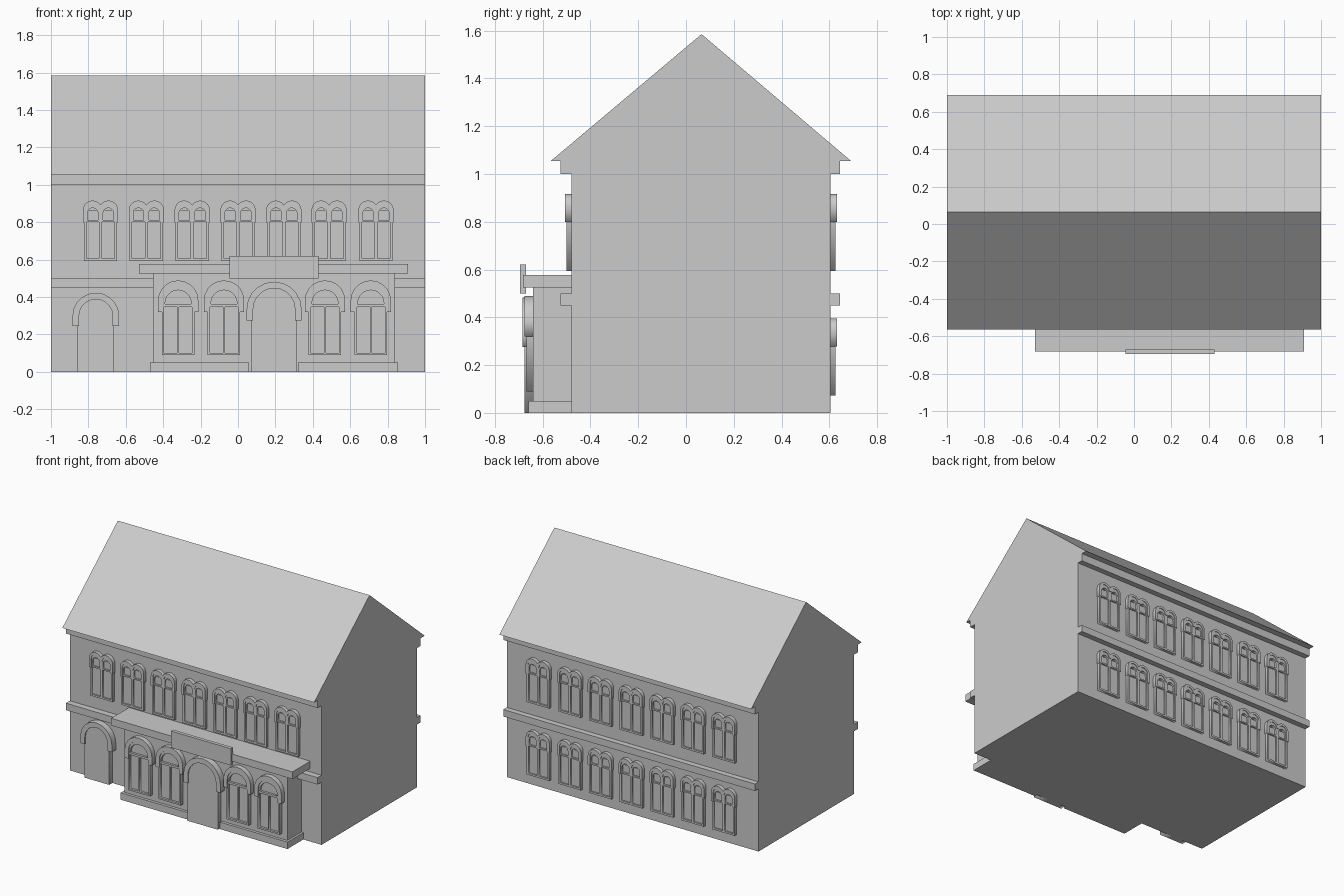
import bpy, bmesh
from math import pi, cos, sin, acos

if "Cube" in bpy.data.objects:
    bpy.data.objects.remove(bpy.data.objects["Cube"])


def box(name, x0, x1, y0, y1, z0, z1):
    bm = bmesh.new()
    bmesh.ops.create_cube(bm, size=1)
    for v in bm.verts:
        v.co = ((x0 + x1) / 2 + v.co.x * (x1 - x0),
                (y0 + y1) / 2 + v.co.y * (y1 - y0),
                (z0 + z1) / 2 + v.co.z * (z1 - z0))
    return finish(name, bm)


def finish(name, bm):
    bmesh.ops.remove_doubles(bm, verts=bm.verts, dist=1e-5)
    bmesh.ops.recalc_face_normals(bm, faces=bm.faces)
    me = bpy.data.meshes.new(name)
    bm.to_mesh(me)
    bm.free()
    ob = bpy.data.objects.new(name, me)
    bpy.context.collection.objects.link(ob)
    return ob


def slab(name, outlines, ya, yb, centres=(0,)):
    """Extrude x-z outlines (inner ones become holes) between ya and yb."""
    cu = bpy.data.curves.new(name, 'CURVE')
    cu.dimensions, cu.fill_mode, cu.extrude = '2D', 'BOTH', abs(yb - ya) / 2
    for c in centres:
        for pts in outlines:
            s = cu.splines.new('POLY')
            s.points.add(len(pts) - 1)
            for p, (x, z) in zip(s.points, pts):
                p.co = (x + c, z, 0, 1)
            s.use_cyclic_u = True
    tmp = bpy.data.objects.new(name + "_curve", cu)
    bpy.context.collection.objects.link(tmp)
    dg = bpy.context.evaluated_depsgraph_get()
    me = bpy.data.meshes.new_from_object(tmp.evaluated_get(dg))
    bm = bmesh.new()
    bm.from_mesh(me)
    for v in bm.verts:
        x, z, d = v.co
        v.co = (x, (ya + yb) / 2 - d, z)
    bpy.data.objects.remove(tmp)
    bpy.data.curves.remove(cu)
    bpy.data.meshes.remove(me)
    return finish(name, bm)


def arc(cx, cz, r, a0, a1, n=10):
    return [(cx + r * cos(a0 + (a1 - a0) * i / n),
             cz + r * sin(a0 + (a1 - a0) * i / n)) for i in range(n + 1)]


def rect(x0, x1, z0, z1):
    return [(x0, z0), (x1, z0), (x1, z1), (x0, z1)]


def arch(r, foot, spring, cx=0):
    return [(cx - r, foot), (cx + r, foot)] + arc(cx, spring, r, 0, pi)


def twin(r, foot, spring, off=0.043):
    a = acos(-off / r) if r > off else pi
    right = arc(off, spring, r, 0, a, 8)
    left = [(-x, z) for x, z in reversed(right)]
    if r > off:
        left = left[1:]
    return [(off + r, foot)] + right + left + [(-off - r, foot)]


def hood(shape, r_out, r_in, foot, spring):
    def strip(r):
        p = shape(r, foot, spring)
        return p[1:] + p[:1] if shape is arch else p
    return strip(r_out) + strip(r_in)[::-1]


def twin_windows(name, base, wall, out, centres):
    """Row of paired arched windows; out is -1 for front and 1 for back."""
    spring, foot = base + 0.272, base + 0.205
    holes = []
    for c in (-0.042, 0.042):
        holes.append(rect(c - 0.034, c + 0.034, base + 0.013, base + 0.208))
        holes.append(arch(0.028, base + 0.218, base + 0.255, c))
    slab(name + "_frames", [twin(0.046, base, spring)] + holes,
         wall, wall + out * 0.021, centres)
    slab(name + "_glass", [rect(-0.08, 0.08, base + 0.005, spring)],
         wall, wall + out * 0.01, centres)
    slab(name + "_hoods", [hood(twin, 0.051, 0.034, foot, spring)],
         wall, wall + out * 0.026, centres)


FRONT, BACK, SHOP = -0.48, 0.605, -0.64

# Main block, cornice and gabled roof
box("main_block", -1, 1, FRONT, BACK, 0, 1.02)
box("cornice", -1, 1, -0.525, 0.645, 1.0, 1.055)
bm = bmesh.new()
face = bm.faces.new([bm.verts.new((-1, y, z)) for y, z in
                     ((-0.565, 1.055), (0.69, 1.055), (0.065, 1.585))])
ext = bmesh.ops.extrude_face_region(bm, geom=[face])
bmesh.ops.translate(bm, vec=(2, 0, 0), verts=[
    g for g in ext["geom"] if isinstance(g, bmesh.types.BMVert)])
finish("gable_roof", bm)

# Belt courses
box("front_belt", -1, 1, -0.525, FRONT, 0.45, 0.5)
box("back_belt", -1, 1, BACK, 0.645, 0.45, 0.5)

# Projecting shop front with plinths, canopy and blank sign board
box("shop_front", -0.455, 0.84, SHOP, FRONT, 0, 0.525)
box("canopy", -0.53, 0.91, -0.682, FRONT, 0.525, 0.577)
box("sign_board", -0.045, 0.43, -0.695, -0.67, 0.5, 0.62)
box("left_plinth", -0.47, 0.06, -0.66, FRONT, 0, 0.05)
box("right_plinth", 0.32, 0.855, -0.66, FRONT, 0, 0.05)

# Paired windows, front upper floor and both back floors
xs = (-0.735, -0.49, -0.245, 0.0, 0.245, 0.487, 0.738)
twin_windows("front_upper_window", 0.593, FRONT, -1, xs)
twin_windows("back_upper_window", 0.593, BACK, 1, xs)
twin_windows("back_lower_window", 0.073, BACK, 1, xs)

# Shop windows: two panes under an arched light
shop_xs = (-0.32, -0.075, 0.465, 0.71)
slab("shop_window_frames",
     [arch(0.087, 0.09, 0.38), rect(-0.075, -0.005, 0.102, 0.347),
      rect(0.005, 0.075, 0.102, 0.347), arch(0.07, 0.362, 0.367)],
     SHOP, -0.668, shop_xs)
slab("shop_window_glass", [arch(0.08, 0.095, 0.37)], SHOP, -0.652, shop_xs)
slab("shop_window_hoods", [hood(arch, 0.108, 0.078, 0.32, 0.381)],
     SHOP, -0.675, shop_xs)

# Arched doors with wide hoods
for name, cx, wall, r, foot, spring in (
        ("shop_door", 0.193, SHOP, 0.147, 0.275, 0.335),
        ("side_door", -0.76, FRONT, 0.125, 0.245, 0.298)):
    w = r - 0.027
    slab(name, [arch(w, 0, spring)], wall, wall - 0.036, (cx,))
    slab(name + "_hood", [hood(arch, r, w - 0.008, foot, spring)],
         wall, wall - 0.045, (cx,))
